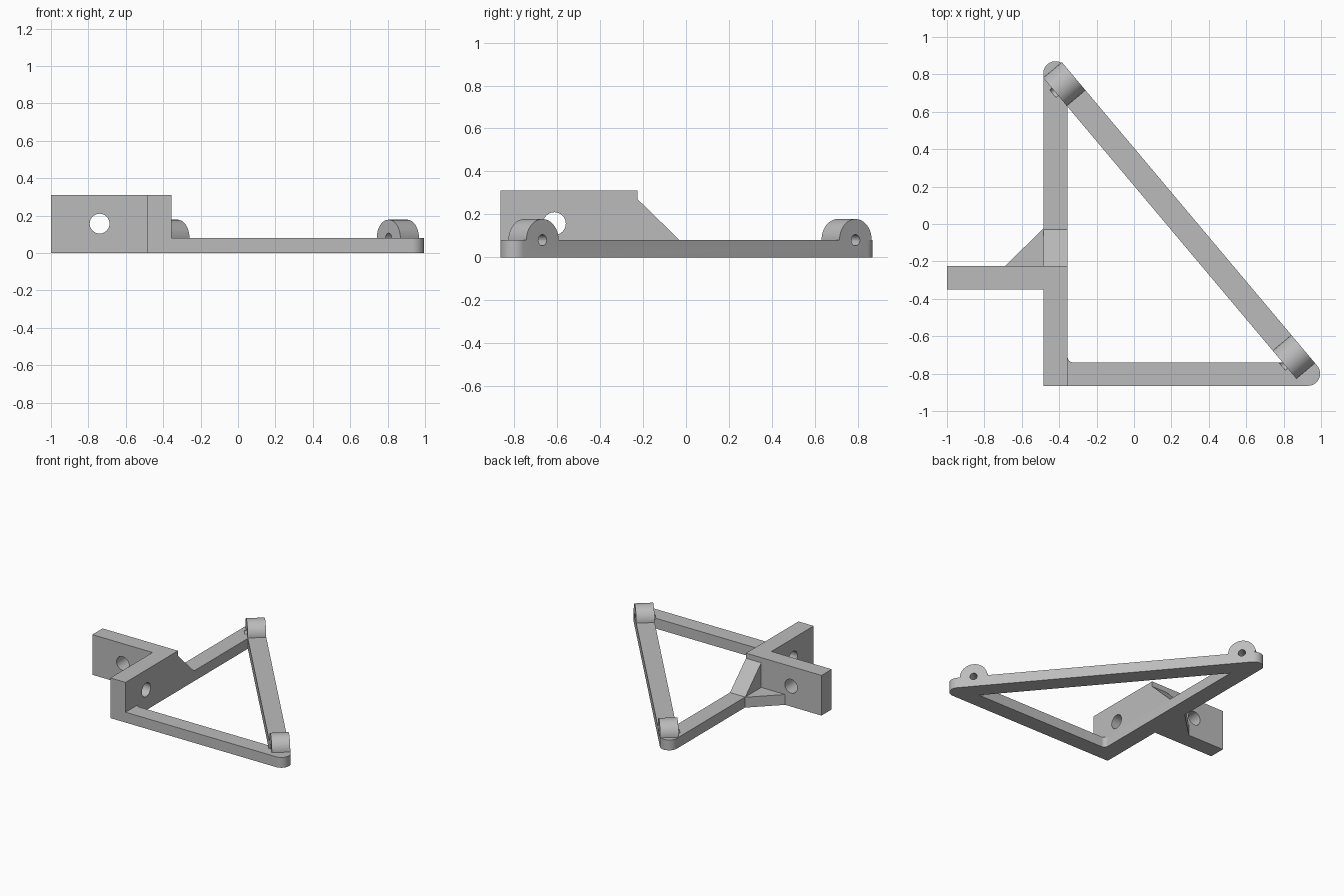
import bpy, bmesh
from math import radians, pi, sin, cos, atan2
from mathutils import Vector, Matrix

if "Cube" in bpy.data.objects:
    bpy.data.objects.remove(bpy.data.objects["Cube"])

grey = bpy.data.materials.new("plain grey")
grey.use_nodes = True
grey.diffuse_color = (0.5, 0.5, 0.5, 1)
grey.node_tree.nodes["Principled BSDF"].inputs["Base Color"].default_value = (0.5, 0.5, 0.5, 1)

BAR_H, PLATE_H = 0.08, 0.31
OUT_X, IN_X = -0.485, -0.355        # side bar faces
OUT_Y, IN_Y = -0.865, -0.74         # front bar faces
R = 0.065                           # half bar width
A = Vector((-0.42, 0.805))          # back rounded corner
B = Vector((0.93, -0.8))            # front rounded corner
along = (B - A).normalized()
normal = Vector((-along.y, along.x))
slant = atan2(normal.y, normal.x)


def arc(c, r, a0, a1, n=16):
    return [(c[0] + r * cos(a0 + (a1 - a0) * i / n),
             c[1] + r * sin(a0 + (a1 - a0) * i / n)) for i in range(n + 1)]


def prism(name, loops, depth, frame=Matrix()):
    """Extrude an outline (with optional inner outlines) along the frame's z."""
    bm = bmesh.new()
    for loop in loops:
        vs = [bm.verts.new((p[0], p[1], 0)) for p in loop]
        for i, v in enumerate(vs):
            bm.edges.new((v, vs[(i + 1) % len(vs)]))
    if len(loops) == 1:
        bm.faces.new(vs)
    else:
        bmesh.ops.triangle_fill(bm, use_beauty=True, edges=bm.edges[:])
    up = bmesh.ops.extrude_face_region(bm, geom=bm.faces[:], use_keep_orig=True)["geom"]
    bmesh.ops.translate(bm, vec=(0, 0, depth),
                        verts=[g for g in up if isinstance(g, bmesh.types.BMVert)])
    bmesh.ops.transform(bm, matrix=frame, verts=bm.verts[:])
    bmesh.ops.recalc_face_normals(bm, faces=bm.faces[:])
    me = bpy.data.meshes.new(name)
    bm.to_mesh(me)
    bm.free()
    me.materials.append(grey)
    ob = bpy.data.objects.new(name, me)
    bpy.context.collection.objects.link(ob)
    return ob


def axes(x, y, z, origin=(0, 0, 0)):
    m = Matrix((x, y, z)).transposed().to_4x4()
    m.translation = origin
    return m


def drill(centre, axis, radius, length, targets):
    """Cut a round hole through the targets."""
    turn = Vector(axis).to_track_quat("Z", "Y").to_matrix().to_4x4()
    start = Vector(centre) - Vector(axis) * length / 2
    cutter = prism("hole_cutter", [arc((0, 0), radius, 0, 2 * pi * 31 / 32, 31)],
                   length, Matrix.Translation(start) @ turn)
    cutter.hide_render = True
    for ob in targets:
        mod = ob.modifiers.new("hole", "BOOLEAN")
        mod.operation, mod.solver, mod.object = "DIFFERENCE", "EXACT", cutter
        bpy.context.view_layer.update()
        new = bpy.data.meshes.new_from_object(
            ob.evaluated_get(bpy.context.evaluated_depsgraph_get()))
        ob.modifiers.clear()
        ob.data = new
    bpy.data.objects.remove(cutter)


# Triangular frame with rounded ends and a filleted inner corner
inner = A - normal * R
top_y = inner.y - normal.x * (IN_X - inner.x) / normal.y
tip_x = inner.x - normal.y * (IN_Y - inner.y) / normal.x
F = 0.03
outside = [(OUT_X, OUT_Y)] + arc(B, R, -pi / 2, slant) + arc(A, R, slant, pi)
inside = arc((IN_X + F, IN_Y + F), F, pi, 1.5 * pi, 8) + [(tip_x, IN_Y), (IN_X, top_y)]
frame = prism("triangle_frame", [outside, inside], BAR_H)

# Upright plate with sloping brace, standing on the side bar
side = axes((0, 1, 0), (0, 0, 1), (1, 0, 0), (OUT_X, 0, 0))
upright = prism("upright_plate", [[(OUT_Y, BAR_H), (-0.03, BAR_H), (-0.225, 0.27),
                                   (-0.225, PLATE_H), (OUT_Y, PLATE_H)]], IN_X - OUT_X, side)

# Mounting arm and its flat corner gusset
arm = prism("mounting_arm", [[(-1, -0.35), (OUT_X, -0.35), (OUT_X, -0.225), (-1, -0.225)]],
            PLATE_H)
gusset = prism("arm_gusset", [[(-0.69, -0.225), (OUT_X, -0.225), (OUT_X, -0.025)]], BAR_H)

# Half-round lugs on the slanted bar
n3, a3 = normal.to_3d(), along.to_3d()
lugs = []
for name, spot in (("back_lug", A + along * 0.074), ("front_lug", B - along * 0.117)):
    centre = spot.to_3d() + Vector((0, 0, BAR_H))
    lug = prism(name, [arc((0, 0), 0.098, 0, pi, 32)], 2 * R,
                axes(a3, (0, 0, 1), n3, centre - n3 * R))
    drill(centre, n3, 0.026, 0.16, [lug, frame])
    lugs.append(lug)

# Bolt holes
drill((-0.74, -0.29, 0.157), (0, 1, 0), 0.053, 0.3, [arm])
drill((-0.42, -0.613, 0.157), (1, 0, 0), 0.053, 0.3, [upright])

# Smooth round faces, keep edges sharp
bpy.ops.object.select_all(action="DESELECT")
for ob in [frame, upright, arm, gusset] + lugs:
    ob.select_set(True)
bpy.context.view_layer.objects.active = frame
bpy.ops.object.shade_smooth_by_angle(angle=radians(30))
